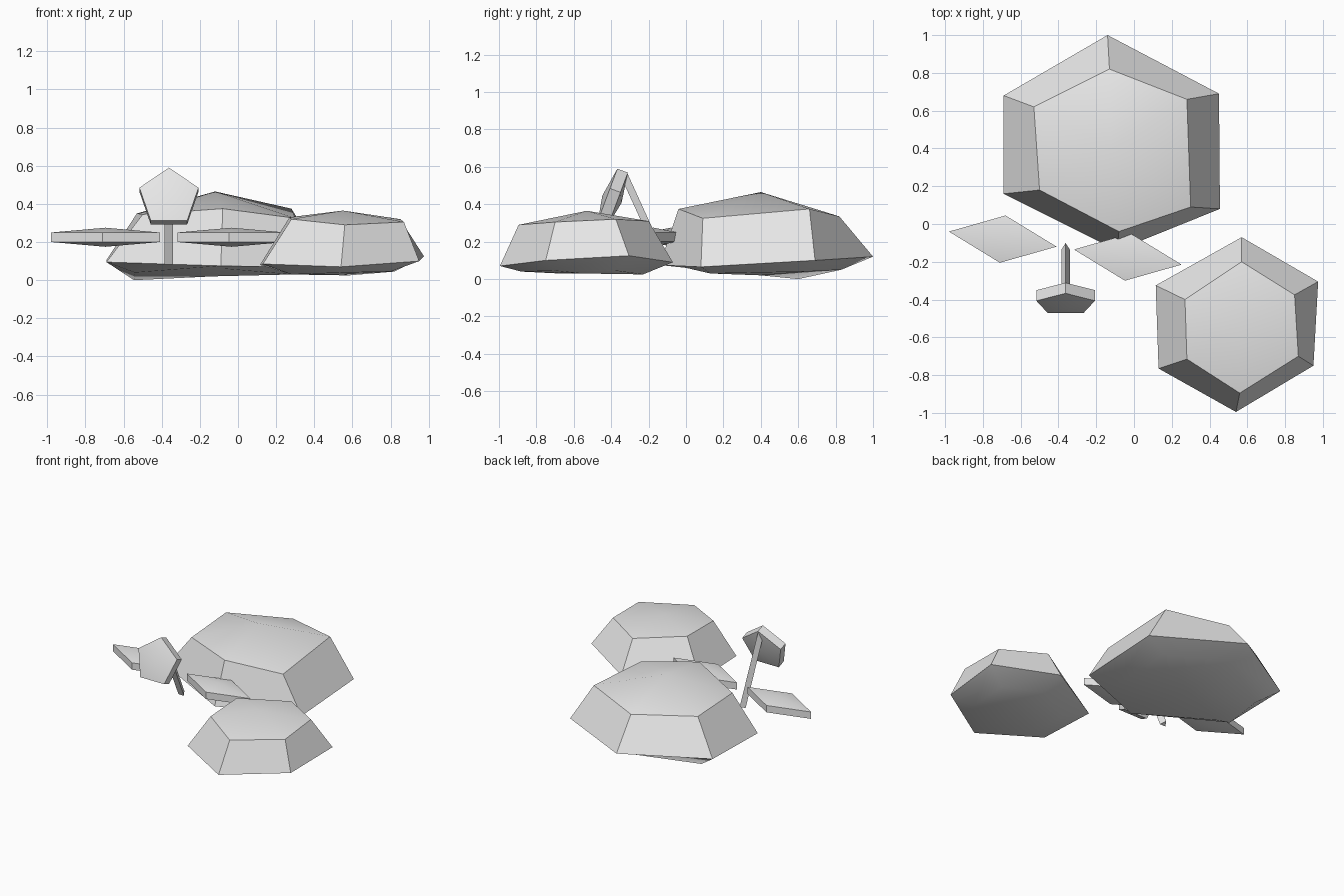
import bpy, math
from mathutils import Vector, Matrix

if "Cube" in bpy.data.objects:
    bpy.data.objects.remove(bpy.data.objects["Cube"])

grey = bpy.data.materials.new("light_grey")
grey.diffuse_color = (0.8, 0.8, 0.8, 1)
grey.use_nodes = True
grey.node_tree.nodes["Principled BSDF"].inputs["Base Color"].default_value = grey.diffuse_color


def loft(name, rings, low, high):
    """Join rings of points (bottom to top) and fan both ends to a centre point."""
    n = len(rings[0])
    verts = [p for ring in rings for p in ring] + [low, high]
    faces = []
    for k in range(len(rings) - 1):
        for i in range(n):
            j = (i + 1) % n
            faces.append((k * n + i, k * n + j, (k + 1) * n + j, (k + 1) * n + i))
    last = (len(rings) - 1) * n
    lo, hi = len(verts) - 2, len(verts) - 1
    for i in range(n):
        j = (i + 1) % n
        faces.append((lo, j, i))
        faces.append((last + i, last + j, hi))
    mesh = bpy.data.meshes.new(name)
    mesh.from_pydata([tuple(v) for v in verts], [], faces)
    mesh.materials.append(grey)
    ob = bpy.data.objects.new(name, mesh)
    bpy.context.collection.objects.link(ob)
    bpy.ops.object.select_all(action='DESELECT')
    ob.select_set(True)
    bpy.context.view_layer.objects.active = ob
    bpy.ops.object.shade_smooth_by_angle(angle=math.radians(30))
    return ob


def plate(name, outline, thick, bulge, loc, tilt=0):
    """Flat prism with slightly domed caps, tilted about x."""
    m = Matrix.Translation(loc) @ Matrix.Rotation(math.radians(tilt), 4, 'X')
    h = thick / 2
    rings = [[m @ Vector((x, y, z)) for x, y in outline] for z in (-h, h)]
    cx = sum(p[0] for p in outline) / len(outline)
    cy = sum(p[1] for p in outline) / len(outline)
    return loft(name, rings, m @ Vector((cx, cy, -h - bulge)),
                m @ Vector((cx, cy, h + bulge)))


# Large stone: base ring, widest ring, shoulder ring
loft("large_stone", [
    [(-0.07, 0.00, 0.06), (0.28, 0.13, 0.03), (0.28, 0.64, 0.04),
     (-0.13, 0.83, 0.05), (-0.545, 0.60, 0.0), (-0.54, 0.20, 0.04)],
    [(-0.09, -0.14, 0.075), (0.455, 0.08, 0.065), (0.45, 0.69, 0.10),
     (-0.14, 1.00, 0.12), (-0.69, 0.68, 0.105), (-0.69, 0.16, 0.095)],
    [(-0.08, -0.04, 0.375), (0.30, 0.09, 0.325), (0.28, 0.66, 0.375),
     (-0.13, 0.82, 0.335), (-0.53, 0.62, 0.35), (-0.50, 0.18, 0.345)],
], (-0.13, 0.40, 0.02), (-0.12, 0.40, 0.465))

# Small stone
loft("small_stone", [
    [(0.56, -0.88, 0.04), (0.80, -0.70, 0.045), (0.82, -0.38, 0.045),
     (0.58, -0.23, 0.025), (0.28, -0.40, 0.03), (0.28, -0.68, 0.03)],
    [(0.54, -0.995, 0.07), (0.95, -0.75, 0.10), (0.975, -0.305, 0.125),
     (0.57, -0.07, 0.09), (0.115, -0.325, 0.08), (0.13, -0.765, 0.085)],
    [(0.56, -0.895, 0.29), (0.87, -0.70, 0.305), (0.85, -0.375, 0.32),
     (0.57, -0.20, 0.31), (0.27, -0.40, 0.33), (0.28, -0.715, 0.32)],
], (0.55, -0.55, 0.03), (0.55, -0.53, 0.365))

# Pair of diamond leaves
diamond = [(-0.285, 0.04), (-0.015, -0.125), (0.285, -0.04), (0.015, 0.125)]
for side, x, y in (("left", -0.695, -0.08), ("right", -0.033, -0.175)):
    plate(side + "_leaf", diamond, 0.05, 0.025, (x, y, 0.225))

# Five-sided flower head leaning back
pentagon = [(0.163 * math.cos(math.radians(90 + 72 * i)),
             0.163 * math.sin(math.radians(90 + 72 * i))) for i in range(5)]
plate("flower_head", pentagon, 0.06, 0.025, (-0.362, -0.396, 0.427), 69.5)

# Three-sided stem with its ridge at the back
triangle = [(0, 0.026), (-0.0225, -0.013), (0.0225, -0.013)]
plate("flower_stem", triangle, 0.51, 0.0, (-0.362, -0.23, 0.32), 24.5)
